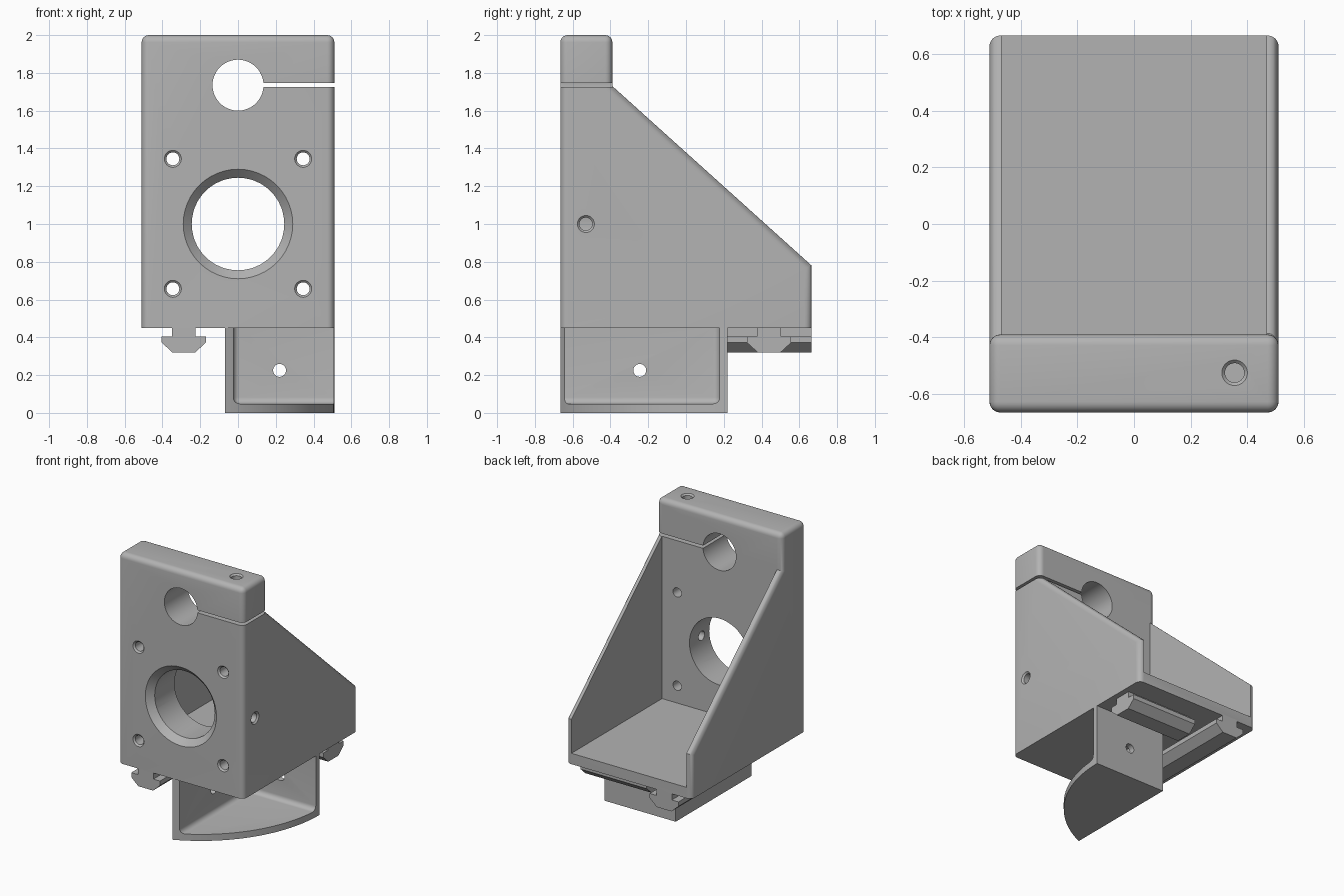
import bpy, bmesh, math
from mathutils import Vector, Matrix

cube = bpy.data.objects.get("Cube")
if cube:
    bpy.data.objects.remove(cube)

grey = bpy.data.materials.new("plain_grey")
grey.use_nodes = True
GREY = (0.45, 0.45, 0.45, 1)
grey.diffuse_color = GREY
grey.node_tree.nodes["Principled BSDF"].inputs["Base Color"].default_value = GREY


def to_object(name, bm):
    bmesh.ops.recalc_face_normals(bm, faces=bm.faces)
    mesh = bpy.data.meshes.new(name)
    bm.to_mesh(mesh)
    bm.free()
    mesh.materials.append(grey)
    ob = bpy.data.objects.new(name, mesh)
    bpy.context.collection.objects.link(ob)
    return ob


def prism(name, pts, axis, lo, hi, bevel=0, rule=lambda a, b: True):
    """Extrude a 2D outline along an axis, rounding the edges picked by rule."""
    place = {"x": lambda p, t: (t, p[0], p[1]),
             "y": lambda p, t: (p[0], t, p[1]),
             "z": lambda p, t: (p[0], p[1], t)}[axis]
    bm = bmesh.new()
    low = [bm.verts.new(place(p, lo)) for p in pts]
    high = [bm.verts.new(place(p, hi)) for p in pts]
    bm.faces.new(low)
    bm.faces.new(high)
    for i in range(len(pts)):
        j = (i + 1) % len(pts)
        bm.faces.new((low[i], low[j], high[j], high[i]))
    bmesh.ops.recalc_face_normals(bm, faces=bm.faces)
    if bevel:
        edges = [e for e in bm.edges if rule(e.verts[0].co, e.verts[1].co)]
        bmesh.ops.bevel(bm, geom=edges, offset=bevel, segments=6,
                        profile=0.5, affect="EDGES")
    return to_object(name, bm)


def box(name, x, y, z, bevel=0):
    pts = [(x[0], y[0]), (x[1], y[0]), (x[1], y[1]), (x[0], y[1])]
    return prism(name, pts, "z", z[0], z[1], bevel)


def cut(target, cutter):
    mod = target.modifiers.new("cut", "BOOLEAN")
    mod.operation, mod.solver, mod.object = "DIFFERENCE", "EXACT", cutter
    bpy.context.view_layer.objects.active = target
    bpy.ops.object.modifier_apply(modifier=mod.name)
    bpy.data.objects.remove(cutter)


def cone(start, direction, r1, r2, depth):
    d = Vector(direction)
    bm = bmesh.new()
    m = Matrix.Translation(Vector(start) + d * depth / 2) @ d.to_track_quat("Z", "Y").to_matrix().to_4x4()
    bmesh.ops.create_cone(bm, cap_ends=True, segments=48, radius1=r1,
                          radius2=r2, depth=depth, matrix=m)
    return to_object("cutter", bm)


def drill(target, mouth, direction, r, depth, rim=0):
    """Bore a hole from its mouth, with an optional countersunk rim."""
    out = 0.02
    start = Vector(mouth) - Vector(direction) * out
    cut(target, cone(start, direction, r, r, depth + out))
    if rim:
        cut(target, cone(start, direction, rim + out, r, rim - r + out))


X, FRONT, BACK, PLATE = 0.51, -0.665, 0.665, -0.39
BASE, TOP = 0.45, 2.0

# Main housing: plate, sloping side walls and floor
side = [(FRONT, BASE), (BACK, BASE), (BACK, 0.78), (PLATE, 1.73),
        (PLATE, TOP), (FRONT, TOP)]


def outer_edge(a, b):
    flat = abs(a.x - b.x) < 0.001
    at_base = max(a.z, b.z) < BASE + 0.001
    return (flat and not at_base) or min(a.z, b.z) > TOP - 0.001


housing = prism("housing", side, "x", -X, X, 0.038, outer_edge)
cut(housing, box("cutter", (-0.468, 0.468), (PLATE, 1), (0.53, 2.2)))

# Bearing bore, rod clamp hole and clamp slit
drill(housing, (0, FRONT, 1.0), (0, 1, 0), 0.245, 0.5, 0.29)
drill(housing, (0, FRONT, 1.735), (0, 1, 0), 0.135, 0.5)
cut(housing, box("cutter", (0.05, 0.7), (-0.8, -0.3), (1.726, 1.746)))

# Screw holes
for x in (-0.345, 0.345):
    for z in (0.657, 1.345):
        drill(housing, (x, FRONT, z), (0, 1, 0), 0.034, 0.5, 0.045)
drill(housing, (X, -0.53, 1.0), (-1, 0, 0), 0.034, 0.4, 0.045)
drill(housing, (0.355, -0.525, TOP), (0, 0, -1), 0.034, 0.6, 0.045)

# Corner bracket below: curved base with two walls and filleted pocket
cx, cy, radius = -0.455, 0.22, 0.965
end = math.acos((-0.07 - cx) / radius)
arc = [(cx + radius * math.cos(end * i / 32), cy - radius * math.sin(end * i / 32))
       for i in range(33)]
bracket = prism("corner_bracket", [(-0.07, cy)] + arc, "z", 0, BASE)
cut(bracket, box("cutter", (-0.025, 2), (-2, 0.178), (0.048, 2), 0.035))
drill(bracket, (0.22, 0.1, 0.225), (0, 1, 0), 0.034, 0.3)
drill(bracket, (0.1, -0.245, 0.225), (-1, 0, 0), 0.034, 0.3)

# Slot rails under the floor
half = [(0.063, 0.46), (0.063, 0.405), (0.117, 0.405), (0.117, 0.372), (0.06, 0.32)]


def rail_outline(c):
    return [(c + u, z) for u, z in half] + [(c - u, z) for u, z in reversed(half)]


long_rail = prism("long_rail", rail_outline(-0.287), "y", FRONT, BACK)
cross_rail = prism("cross_rail", rail_outline(0.44), "x", -0.07, 0.47)

# Smooth the rounded surfaces, keep hard edges sharp
for ob in (housing, bracket, long_rail, cross_rail):
    bpy.ops.object.select_all(action="DESELECT")
    ob.select_set(True)
    bpy.context.view_layer.objects.active = ob
    bpy.ops.object.shade_smooth_by_angle(angle=math.radians(30))
